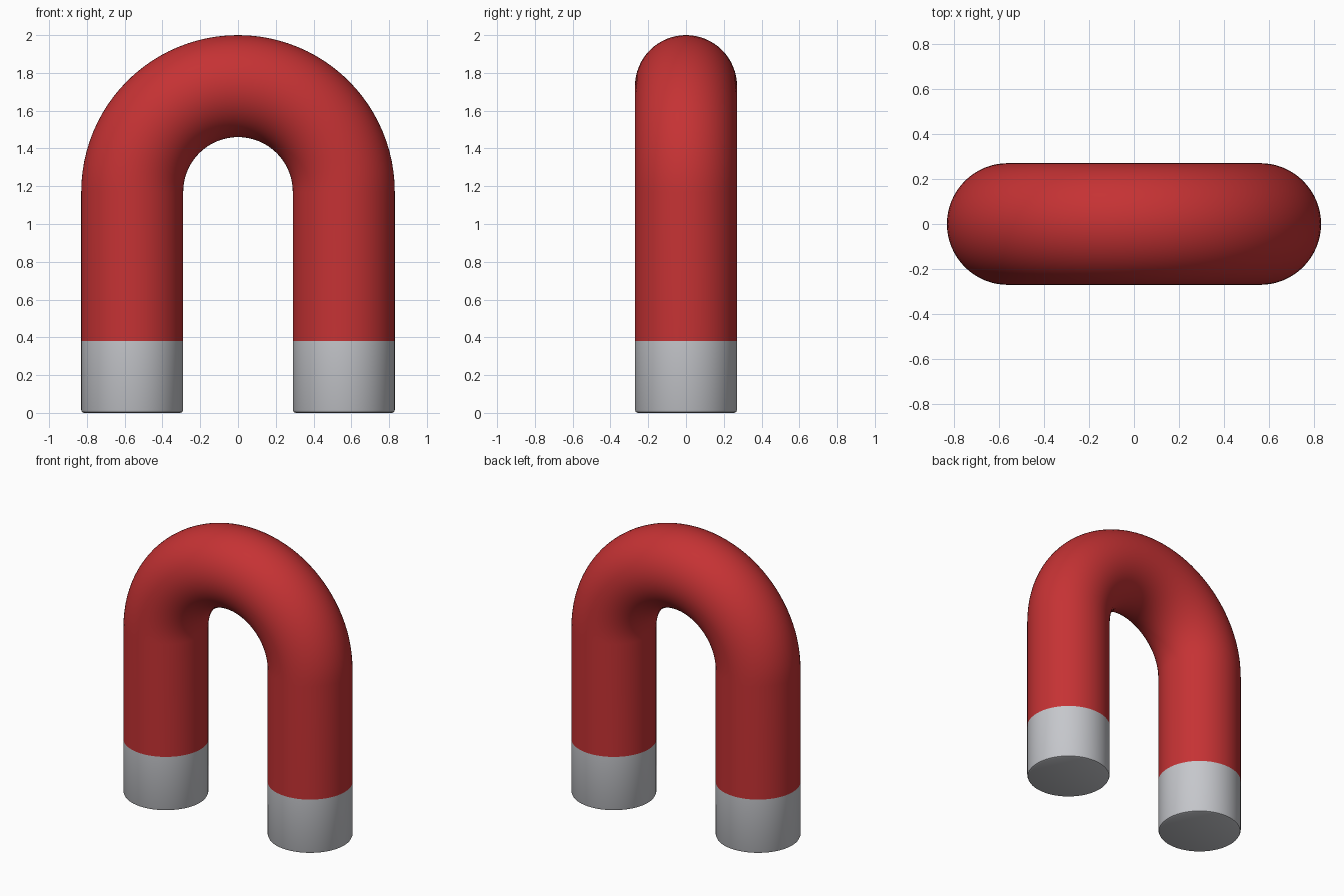
import bpy, bmesh, math
from mathutils import Vector

if "Cube" in bpy.data.objects:
    bpy.data.objects.remove(bpy.data.objects["Cube"])

R_BEND, R_TUBE, Z_BEND, Z_TIP = 0.56, 0.27, 1.17, 0.38
BEVEL, SIDES, BEND_STEPS = 0.015, 64, 48


def material(name, rgb):
    m = bpy.data.materials.new(name)
    m.diffuse_color = (*rgb, 1)
    m.use_nodes = True
    m.node_tree.nodes["Principled BSDF"].inputs["Base Color"].default_value = m.diffuse_color
    return m


# Stations along the U: (centre, outward direction, tube radius)
right = Vector((1, 0, 0))
leg = [(BEVEL * (1 - math.sin(a)), R_TUBE - BEVEL * (1 - math.cos(a)))
       for a in (math.pi / 2, math.pi / 4, 0)]
leg = [(z, R_TUBE - BEVEL + BEVEL * math.cos(a)) for (z, _), a in
       zip(leg, (math.pi / 2, math.pi / 4, 0))]
leg.append((Z_TIP, R_TUBE))
stations = [(Vector((R_BEND, 0, z)), right, r) for z, r in leg]
for i in range(BEND_STEPS + 1):
    a = math.pi * i / BEND_STEPS
    d = Vector((math.cos(a), 0, math.sin(a)))
    stations.append((d * R_BEND + Vector((0, 0, Z_BEND)), d, R_TUBE))
stations += [(Vector((-R_BEND, 0, z)), -right, r) for z, r in reversed(leg)]

# Sweep a round section along the stations
bm = bmesh.new()
rings = []
for centre, out, r in stations:
    ring = []
    for k in range(SIDES):
        t = 2 * math.pi * k / SIDES
        ring.append(bm.verts.new(centre + r * (math.cos(t) * out + math.sin(t) * Vector((0, 1, 0)))))
    rings.append(ring)
for a, b in zip(rings, rings[1:]):
    for k in range(SIDES):
        n = (k + 1) % SIDES
        bm.faces.new((a[k], a[n], b[n], b[k]))
bm.faces.new(rings[0])
bm.faces.new(rings[-1])
bmesh.ops.recalc_face_normals(bm, faces=bm.faces)

# Steel tips below the colour line, red above
for f in bm.faces:
    f.material_index = 1 if f.calc_center_median().z < Z_TIP else 0

mesh = bpy.data.meshes.new("horseshoe_magnet")
bm.to_mesh(mesh)
bm.free()
mesh.materials.append(material("red paint", (0.56, 0.032, 0.034)))
mesh.materials.append(material("steel grey", (0.56, 0.57, 0.60)))
magnet = bpy.data.objects.new("horseshoe_magnet", mesh)
bpy.context.collection.objects.link(magnet)
bpy.context.view_layer.objects.active = magnet
magnet.select_set(True)
bpy.ops.object.shade_smooth_by_angle(angle=math.radians(40))
